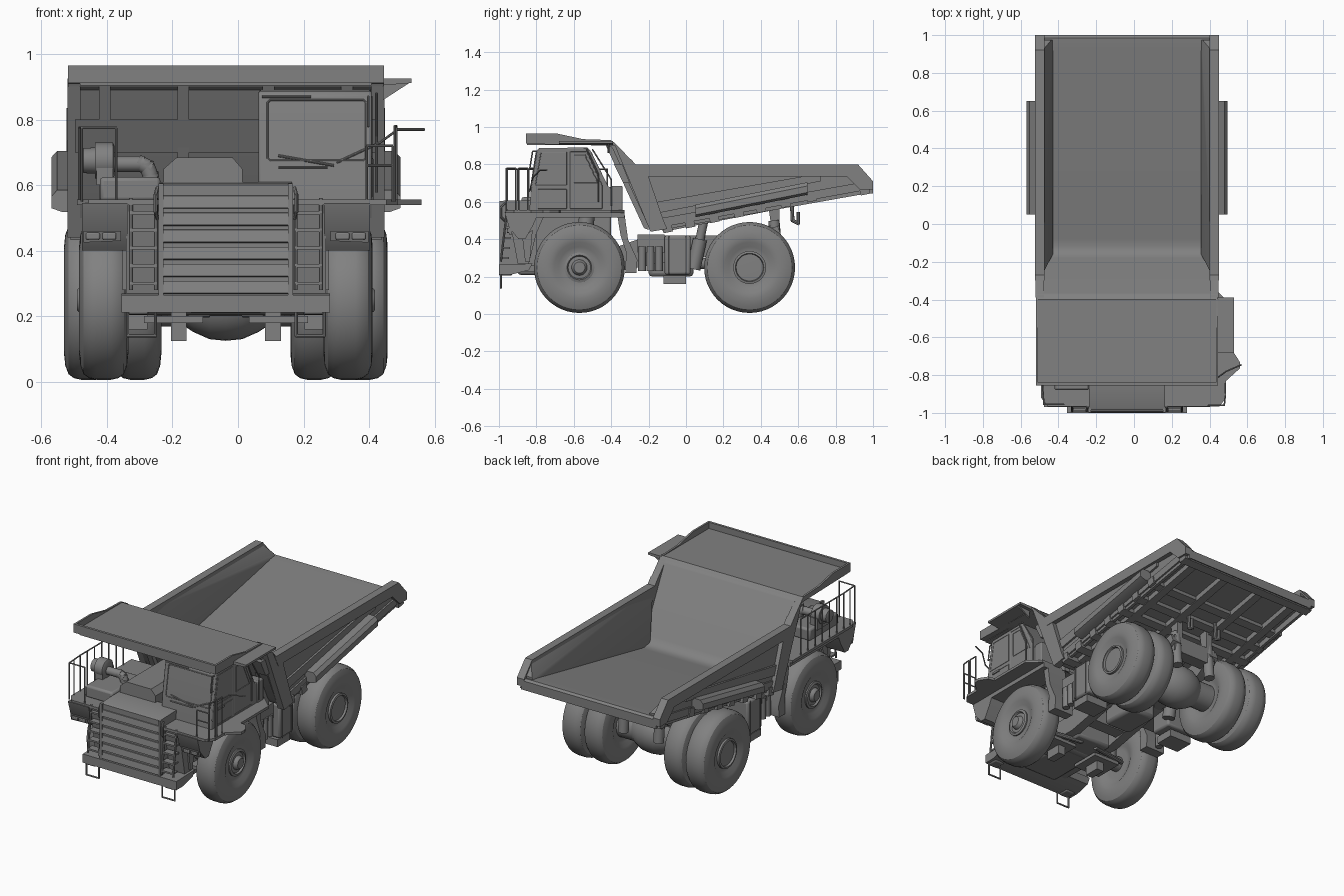
import bpy, bmesh, math
from mathutils import Vector, Matrix

XC = -0.037  # centre line of the truck (one-sided deck parts shift it off x = 0)
paint = bpy.data.materials.new("dark_grey_paint")
paint.diffuse_color = (.22, .22, .22, 1)

def finish(name, bm, mirror=False, bevel=0):
    bmesh.ops.recalc_face_normals(bm, faces=bm.faces)
    me = bpy.data.meshes.new(name)
    bm.to_mesh(me)
    bm.free()
    me.shade_smooth()
    me.set_sharp_from_angle(angle=math.radians(32))
    me.materials.append(paint)
    ob = bpy.data.objects.new(name, me)
    bpy.context.collection.objects.link(ob)
    ob.location.x = XC
    if bevel:
        m = ob.modifiers.new("Bevel", 'BEVEL')
        m.width, m.segments, m.limit_method = bevel, 2, 'ANGLE'
    if mirror:
        ob.modifiers.new("Mirror", 'MIRROR')
    return ob

def hull(name, pts, **k):
    bm = bmesh.new()
    r = bmesh.ops.convex_hull(bm, input=[bm.verts.new(p) for p in pts])
    bmesh.ops.delete(bm, geom=list({v for v in r["geom_interior"] if isinstance(v, bmesh.types.BMVert)}), context='VERTS')
    bmesh.ops.dissolve_limit(bm, angle_limit=0.01, verts=bm.verts, edges=bm.edges)
    return finish(name, bm, **k)

def box(name, x0, x1, y0, y1, z0, z1, **k):
    return hull(name, [(x, y, z) for x in (x0, x1) for y in (y0, y1) for z in (z0, z1)], **k)

def prism(name, pts, a, b, axis='x', **k):
    to3 = {'x': lambda p, t: (t, p[0], p[1]), 'y': lambda p, t: (p[0], t, p[1]), 'z': lambda p, t: (p[0], p[1], t)}[axis]
    bm = bmesh.new()
    A, B = ([bm.verts.new(to3(p, t)) for p in pts] for t in (a, b))
    n = len(pts)
    bm.faces.new(A)
    bm.faces.new(B[::-1])
    for i in range(n):
        bm.faces.new((A[i], A[(i + 1) % n], B[(i + 1) % n], B[i]))
    return finish(name, bm, **k)

def tubes(name, paths, r, n=8, **k):
    bm = bmesh.new()
    for path in paths:
        for p, q in zip(path, path[1:]):
            p, q = Vector(p), Vector(q)
            d = q - p
            m = Matrix.Translation((p + q) / 2) @ d.to_track_quat('Z', 'Y').to_matrix().to_4x4()
            ext = r if len(path) > 2 else 0
            bmesh.ops.create_cone(bm, cap_ends=True, segments=n, radius1=r, radius2=r, depth=d.length + ext, matrix=m)
    return finish(name, bm, **k)

def lathe(name, prof, c, n=48, **k):
    bm = bmesh.new()
    rings = [[bm.verts.new((x, r * math.cos(2 * math.pi * i / n), r * math.sin(2 * math.pi * i / n)))
              for i in range(n)] for x, r in prof]
    for a, b in zip(rings, rings[1:]):
        for i in range(n):
            bm.faces.new((a[i], a[(i + 1) % n], b[(i + 1) % n], b[i]))
    bmesh.ops.remove_doubles(bm, verts=bm.verts, dist=1e-5)
    bmesh.ops.translate(bm, vec=c, verts=bm.verts)
    return finish(name, bm, **k)

# Wheels: tyre section with bulged sidewalls, rim disc and hub
def wheel(name, xc, y, h):
    side = [(.72, .085), (.76, .11), (.96, .135), (1, .165), (.95, .2), (.82, .226), (.6, .238), (.3, .243)]
    prof = [(-h * .72, 0)] + [(-h * t, r) for t, r in side] + [(h * t, r) for t, r in side[::-1]] + [(h * .72, 0)]
    lathe(name + "_tyre", prof, (xc, y, .249), mirror=True)

wheel("front", .373, -.57, .075)
wheel("rear_outer", .419, .34, .075)
wheel("rear_inner", .270, .34, .073)
lathe("front_hub", [(0, .08), (.015, .08), (.02, .066), (.01, .06), (.012, .042), (.03, .036), (.035, .03), (.035, 0)], (.42, -.57, .249), n=32, mirror=True)
lathe("rear_hub", [(0, .088), (.025, .088), (.028, .076), (.016, .072), (.018, 0)], (.462, .34, .249), n=32, mirror=True)

# Axles, differential and chassis
tubes("front_axle", [[(-.34, -.57, .249), (.34, -.57, .249)]], .045, 20)
tubes("rear_axle", [[(-.34, .34, .249), (.34, .34, .249)]], .08, 28)
lathe("differential", [(-.13, .08), (-.1, .1), (-.05, .122), (0, .127), (.05, .122), (.1, .1), (.13, .08)], (0, .33, .252), n=32)
tubes("drive_shaft", [[(0, -.35, .3), (0, .25, .26)]], .03, 16)
tubes("front_strut", [[(.25, -.57, .22), (.235, -.53, .52)]], .042, 20, mirror=True)
prism("frame_rail", [(-.93, .23), (-.93, .31), (-.45, .33), (-.2, .42), (.3, .42), (.49, .47), (.51, .42), (.4, .34), (-.1, .28), (-.4, .22)], .11, .17, mirror=True)
for i, (y, z) in enumerate([(-.3, .3), (.05, .34), (.46, .42)]):
    box(f"frame_cross_member_{i}", -.15, .15, y - .04, y + .04, z - .05, z + .05)
box("engine", -.12, .12, -.9, -.4, .21, .56, bevel=.015)
box("transmission", -.09, .09, -.2, .04, .2, .36, bevel=.02)
tubes("steering_link", [[(.29, -.5, .22), (.05, -.45, .21)]], .014, 10, mirror=True)
tubes("hoist_cylinder", [[(.19, .04, .24), (.19, .075, .4)]], .037, 20, mirror=True)
tubes("hoist_rod", [[(.19, .07, .38), (.19, .1, .52)]], .024, 16, mirror=True)
tubes("rear_suspension", [[(.12, .49, .28), (.12, .47, .5)]], .03, 20, mirror=True)
prism("body_pivot", [(.44, .58), (.5, .59), (.5, .44), (.46, .44)], .09, .13, mirror=True)
tubes("rear_tow_loop", [[(.1, .565, .6), (.1, .57, .5), (.1, .6, .485), (.1, .6, .54)]], .01, mirror=True)

# Tanks between the wheels
box("side_tank", .2, .4, -.115, .025, .21, .42, bevel=.012, mirror=True)
box("tank_step", .24, .39, -.12, 0, .16, .205, mirror=True)
box("tank_bracket", .17, .36, -.26, -.115, .33, .425, mirror=True)
tubes("accumulators", [[(.35, y, .23), (.35, y, .36)] for y in (-.235, -.19, -.145)], .021, 16, mirror=True)
tubes("tank_straps", [[(.402, y, .21), (.402, y, .42)] for y in (-.09, 0)], .003, mirror=True)

# Dump body: floor, headboard and canopy in one bent sheet
top = [(1, .7), (.985, .71), (.93, .705), (-.08, .502), (-.12, .497), (-.15, .505), (-.18, .535), (-.365, .9), (-.385, .918), (-.42, .925), (-.85, .925)]
under = [(-.85, .905), (-.43, .905), (-.395, .89), (-.215, .5), (-.19, .465), (-.1, .47), (.93, .68), (1, .645)]
prism("dump_floor", top + under, -.445, .445)
prism("canopy", [(-.85, .91), (-.85, .927), (-.4, .927), (-.37, .905), (-.39, .9)], -.482, .482)
box("canopy_front_lip", -.482, .482, -.855, -.84, .912, .965)
prism("canopy_side_lip", [(-.85, .912), (-.85, .965), (-.69, .965), (-.55, .935), (-.4, .93), (-.4, .912)], .47, .482, mirror=True)
hull("canopy_wing", [(x, y, z) for y in (-.68, -.39) for x, z in ((.48, .925), (.567, .925), (.567, .912), (.48, .905))])
hull("canopy_wing_gusset", [(.48, -.42, .86), (.48, -.41, .86), (.56, -.42, .912), (.56, -.41, .912), (.48, -.42, .912), (.48, -.41, .912)])
# Side walls with inner slope, top rail and diagonal rails
prism("body_side", [(-.39, .925), (-.27, .8), (.92, .8), (1, .71), (1, .645), (.97, .645), (-.1, .455), (-.19, .44)], .44, .458, mirror=True)
hull("inner_slope", [(x, y, z) for y, zr, zf in ((-.1, .795, .498), (.915, .795, .70), (.975, .725, .7))
     for x, z in ((.45, zr), (.4, zf + .02), (.392, zf), (.45, zf))] +
     [(.45, -.27, .795), (.392, -.16, .51), (.45, -.16, .5)], mirror=True)
prism("top_rail", [(-.3, .835), (-.27, .8), (.92, .8), (1, .71), (1, .665), (.93, .665), (.86, .735), (-.25, .735)], .438, .486, mirror=True)
prism("front_corner_rail", [(-.39, .925), (-.27, .8), (-.2, .735), (-.12, .5), (-.1, .455), (-.19, .44)], .44, .484, mirror=True)
prism("upper_diagonal_rail", [(-.21, .59), (.62, .735), (.72, .735), (.72, .71), (-.2, .53)], .44, .47, mirror=True)
prism("lower_rail", [(-.15, .51), (.97, .71), (.97, .665), (-.13, .465)], .44, .468, mirror=True)
hull("side_pod", [(x, y, .55 + (y - .05) * .2 + d) for y in (.05, .65)
     for x, d in ((.45, .035), (.515, .035), (.533, .015), (.533, -.02), (.5, -.032), (.45, -.032))], mirror=True)
# Ribs beneath the floor and on the headboard
for i, y in enumerate([-.1, .02, .15, .28, .4, .53, .67, .955]):
    z = .46 + (y + .1) * .215 if y < .9 else .662
    hull(f"floor_rib_{i}", [(x, y + a, z + b) for x in (-.475, .475) for a, b in ((-.03, .02), (.02, .03), (.03, -.018), (-.02, -.028))])
for i, x in enumerate([.13, .37]):
    prism(f"floor_stringer_{i}", [(-.15, .475), (.95, .68), (.95, .65), (-.12, .44)], x - .025, x + .025, mirror=True)
    prism(f"headboard_rib_{i}", [(-.43, .905), (-.38, .9), (-.2, .5), (-.2, .45), (-.225, .46)], x - .018, x + .018, mirror=True)
prism("headboard_beam", [(-.385, .8), (-.34, .8), (-.3, .7), (-.335, .7)], -.46, .46)

# Deck and fenders
prism("deck", [(-.455, -.33), (-.455, -.92), (-.42, -.965), (.49, -.965), (.525, -.92), (.525, -.83), (.597, -.765), (.597, -.73), (.565, -.68), (.525, -.67), (.525, -.4), (.45, -.33)], .54, .556, axis='z')
prism("mudguard", [(-.97, .545), (-.33, .545), (-.33, .515), (-.8, .515), (-.82, .47), (-.86, .4), (-.895, .4), (-.945, .46)], .3, .44, mirror=True)
prism("inner_fender", [(-.95, .545), (-.75, .545), (-.8, .43), (-.84, .27), (-.9, .27), (-.935, .46)], .19, .305, mirror=True)
prism("fender_skirt", [(-.875, .41), (-.82, .45), (-.835, .28), (-.86, .28)], .295, .315, mirror=True)
prism("rear_mudguard", [(-.37, .545), (-.33, .545), (-.31, .4), (-.26, .29), (-.265, .22), (-.325, .22), (-.32, .33), (-.35, .42)], .28, .41, mirror=True)
hull("headlamp_frame", [(x, y, z) for x, z0 in ((.32, .43), (.435, .425)) for y, z in ((-.93, z0), (-.955, .46), (-.93, .46), (-.945, z0))], mirror=True)
for i, x in enumerate((.335, .385)):
    box(f"headlamp_{i}", x, x + .042, -.958, -.94, .434, .455, bevel=.004, mirror=True)

# Grille and hood
prism("grille_housing", [(-.985, .26), (-.985, .6), (-.975, .606), (-.8, .61), (-.8, .26)], -.202, .202)
for i in range(6):
    z = .285 + i * .052
    prism(f"grille_louvre_{i}", [(-.98, z - .018), (-.998, z - .014), (-.99, z + .022), (-.98, z + .024)], -.19, .19)
box("grille_side_post", .19, .205, -.997, -.97, .26, .605, mirror=True)
prism("hood", [(-.19, .55), (-.19, .65), (-.15, .685), (.02, .685), (.05, .65), (.05, .55)], -.82, -.42, axis='y')
box("deck_cabinet", -.385, -.2, -.88, -.6, .55, .625, bevel=.012)
# Air cleaner and intake pipe
lathe("air_cleaner", [(-.04, 0), (-.04, .025), (-.035, .038), (0, .04), (0, .055), (.055, .055), (.06, .045), (.06, 0)], (-.4, -.72, .675), n=32)
box("air_cleaner_mount", -.395, -.345, -.77, -.66, .6, .67)
tubes("intake_pipe", [[(-.35, -.72, .665), (-.26, -.72, .665), (-.24, -.72, .655), (-.23, -.72, .63), (-.23, -.72, .56)]], .024, 16)

# Bumper, axle brackets and steps
prism("bumper", [(-1, .212), (-1, .265), (-.82, .27), (-.84, .235), (-.93, .212)], -.318, .318)
box("bumper_pad", .235, .3, -1, -.93, .205, .25, bevel=.008, mirror=True)
box("axle_arm", .07, .25, -.66, -.48, .18, .2, mirror=True)
box("axle_bracket", .12, .168, -.62, -.52, .125, .25, mirror=True)
tubes("hanging_step", [[(.215, -.99, .21), (.215, -.99, .14), (.3, -.99, .14), (.3, -.99, .21)]], .005, mirror=True)
lad = lambda x, z: (x, -.99 + (z - .28) * .12, z)
tubes("ladder_stringers", [[lad(x, .28), lad(x, .56)] for x in (.213, .29)], .006, mirror=True)
for i in range(5):
    z = .3 + i * .054
    y = lad(0, z)[1]
    box(f"ladder_tread_{i}", .213, .29, y - .006, y + .04, z - .005, z + .005, mirror=True)

# Cab
prism("cab", [(-.838, .55), (-.828, .68), (-.797, .875), (-.785, .888), (-.525, .89), (-.505, .865), (-.415, .68), (-.345, .67), (-.345, .55)], .1, .445, bevel=.006)
front = lambda x, z: (x, -.83 + (z - .68) * .158, z)
tubes("windscreen_frame", [[front(*p) for p in ((.135, .675), (.42, .675), (.428, .683), (.428, .852), (.42, .86), (.135, .86), (.127, .852), (.127, .683), (.135, .675))]], .003)
tubes("wipers", [[front(.16, .69), front(.33, .66)], [front(.16, .655), front(.31, .655)], [front(.11, .87), front(.26, .87)]], .004)
sideloop = lambda pts: [(.445, y, z) for y, z in pts + pts[:1]]
tubes("cab_side_frames", [sideloop([(-.805, .69), (-.775, .865), (-.64, .865), (-.64, .69)]),
      sideloop([(-.62, .565), (-.62, .87), (-.53, .87), (-.45, .69), (-.45, .565)]),
      sideloop([(-.6, .7), (-.6, .85), (-.54, .85), (-.47, .7)]),
      sideloop([(-.79, .565), (-.79, .665), (-.64, .665), (-.64, .565)])], .0025)
box("door_handle", .445, .452, -.78, -.72, .655, .667)
tubes("cab_grab_rails", [[(.435, -.815, .78), (.435, -.835, .78), (.435, -.82, .87), (.435, -.8, .87)],
      [(.46, -.47, .6), (.46, -.47, .75), (.46, -.53, .88)], [(.46, -.4, .58), (.46, -.4, .72), (.46, -.5, .88)]], .004)
box("rear_cab_cabinet", .3, .45, -.4, -.34, .55, .685, bevel=.006)

# Handrails
def rail(name, path, zs):
    posts = [[(x, y, .55), (x, y, zs[-1])] for x, y in path]
    bars = [[(x, y, z) for x, y in path] for z in zs]
    tubes(name, posts + bars, .004)
rail("right_handrail", [(.515, -.96), (.52, -.91)], (.78,))
rail("right_rear_handrail", [(.52, -.895), (.52, -.845)], (.78,))
rail("right_front_handrail", [(.43, -.96), (.51, -.96)], (.66, .72))
rail("left_handrail", [(-.335, -.955), (-.44, -.955), (-.448, -.84), (-.448, -.7), (-.448, -.56), (-.448, -.42)], (.775,))
tubes("left_rail_infill", [[(-.448, y, .55), (-.448, y, .775)] for y in (-.9, -.77, -.63, -.49)], .0035)
tubes("deck_arm", [[(.34, -.83, .67), (.47, -.82, .73), (.525, -.78, .77), (.605, -.745, .77)]], .004)
tubes("grille_grab_rail", [[(.21, -.97, .5), (.215, -.99, .52), (.215, -.99, .57), (.21, -.97, .59)]], .006, mirror=True)
